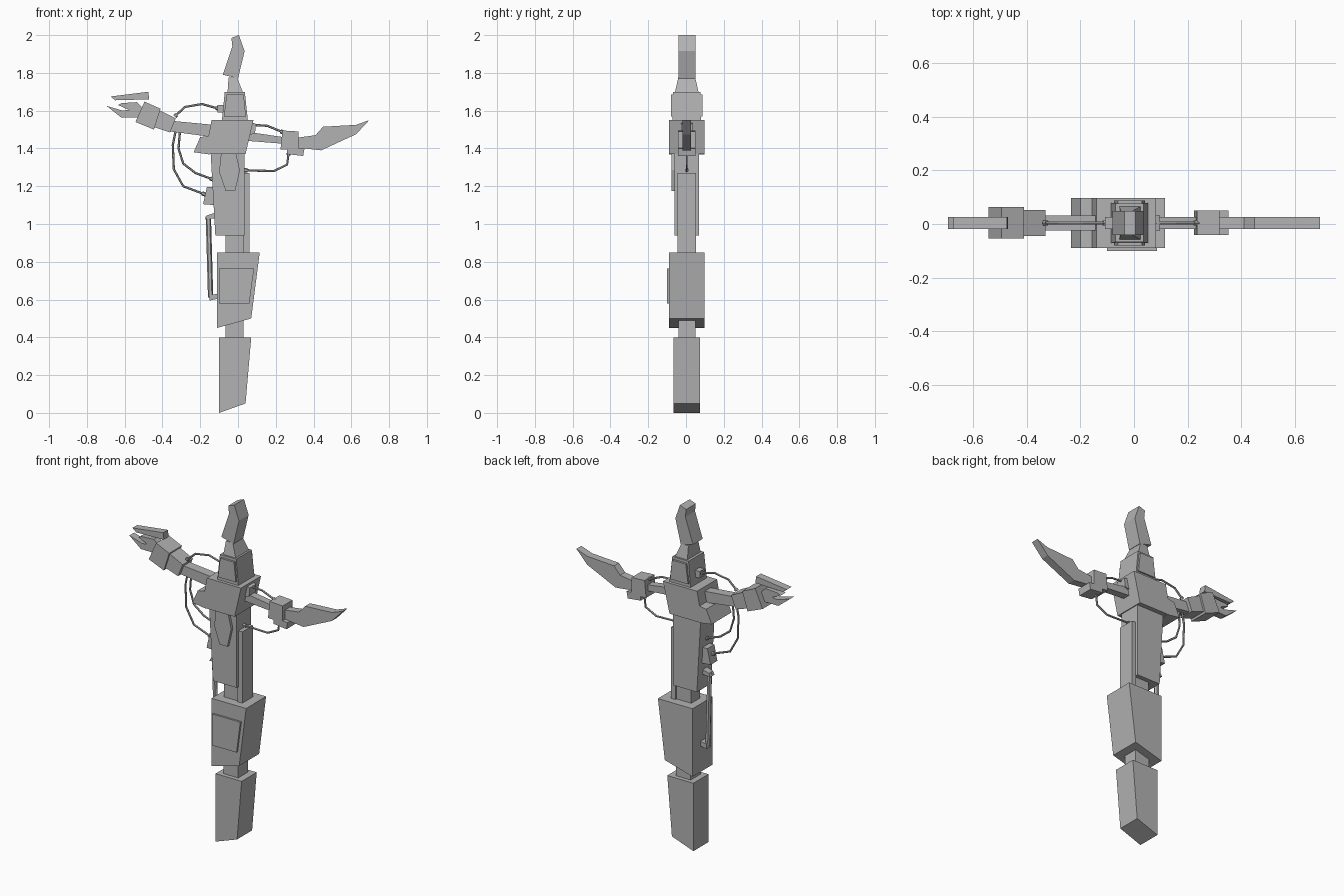
import bpy, bmesh
from mathutils import Vector

if "Cube" in bpy.data.objects:
    bpy.data.objects.remove(bpy.data.objects["Cube"])

grey = bpy.data.materials.new("grey")
grey.diffuse_color = (0.45, 0.45, 0.45, 1)
grey.use_nodes = True
grey.node_tree.nodes["Principled BSDF"].inputs["Base Color"].default_value = grey.diffuse_color
YC = 0.004  # body centre in depth


def finish(name, bm):
    bmesh.ops.recalc_face_normals(bm, faces=bm.faces)
    me = bpy.data.meshes.new(name)
    bm.to_mesh(me)
    bm.free()
    me.materials.append(grey)
    ob = bpy.data.objects.new(name, me)
    bpy.context.collection.objects.link(ob)
    return ob


def slab(name, pts, half, yc=YC):
    """Front outline (x, z) extruded to +-half in depth."""
    bm = bmesh.new()
    a = [bm.verts.new((x, yc - half, z)) for x, z in pts]
    b = [bm.verts.new((x, yc + half, z)) for x, z in pts]
    bm.faces.new(a)
    bm.faces.new(b[::-1])
    n = len(pts)
    for i in range(n):
        j = (i + 1) % n
        bm.faces.new((a[i], b[i], b[j], a[j]))
    return finish(name, bm)


def box(name, x0, x1, z0, z1, half, yc=YC):
    return slab(name, [(x0, z0), (x1, z0), (x1, z1), (x0, z1)], half, yc)


def frustum(name, bottom, top):
    """Tapered block; each end is (x0, x1, half depth, z)."""
    bm = bmesh.new()
    rings = []
    for x0, x1, h, z in (bottom, top):
        rings.append([bm.verts.new((x, YC + y, z)) for x, y in
                      ((x0, -h), (x1, -h), (x1, h), (x0, h))])
    a, b = rings
    bm.faces.new(a)
    bm.faces.new(b)
    for i in range(4):
        j = (i + 1) % 4
        bm.faces.new((a[i], a[j], b[j], b[i]))
    return finish(name, bm)


def tube(name, pts, r, sides=6):
    """Faceted tube along a front-plane path."""
    bm = bmesh.new()
    path = [Vector((x, YC, z)) for x, z in pts]
    rings = []
    from math import cos, sin, tau
    for i, p in enumerate(path):
        d = (path[min(i + 1, len(path) - 1)] - path[max(i - 1, 0)]).normalized()
        side = Vector((-d.z, 0, d.x))
        rings.append([bm.verts.new(p + side * r * cos(tau * k / sides)
                      + Vector((0, r * sin(tau * k / sides), 0))) for k in range(sides)])
    bm.faces.new(rings[0])
    bm.faces.new(rings[-1])
    for a, b in zip(rings, rings[1:]):
        for k in range(sides):
            m = (k + 1) % sides
            bm.faces.new((a[k], a[m], b[m], b[k]))
    return finish(name, bm)


# Lower body
slab("foot_block", [(-.10, 0), (.04, .05), (.07, .40), (-.10, .40)], .07)
box("ankle_column", -.065, .03, .38, .52, .045)
slab("thigh_block", [(-.11, .45), (.07, .50), (.115, .85), (-.11, .85)], .093)
slab("thigh_plate", [(-.10, .58), (.06, .58), (.085, .765), (-.10, .765)], .01, -.09)

# Torso
box("waist_column", -.065, .03, .83, 1.0, .04)
box("side_spine", .03, .06, .83, 1.27, .05)
slab("torso", [(-.12, .94), (.035, .94), (.035, 1.38), (-.145, 1.38)], .066)
slab("belly_plate", [(-.09, 1.37), (-.01, 1.37), (.01, 1.285), (-.015, 1.175),
                     (-.065, 1.175), (-.10, 1.275)], .012, -.066)
slab("chest", [(-.175, 1.37), (.04, 1.37), (.082, 1.55), (-.14, 1.55)], .093)
slab("shoulder_guard", [(-.235, 1.38), (-.15, 1.368), (-.14, 1.47), (-.20, 1.46)], .093)
slab("shoulder_mount", [(.06, 1.47), (.09, 1.48), (.095, 1.53), (.06, 1.54)], .03)

# Neck and head
frustum("neck_base", (-.085, .052, .075, 1.55), (-.07, .036, .072, 1.70))
for tag, s in (("front", -1), ("back", 1)):
    slab("neck_plate_" + tag, [(-.075, 1.57), (.042, 1.57), (.03, 1.685), (-.06, 1.685)],
         .007, YC + s * .077)
frustum("neck_wedge", (-.055, .025, .062, 1.70), (-.05, -.005, .045, 1.775))
slab("head", [(-.08, 1.79), (0, 1.77), (.035, 1.915), (.005, 2.0), (-.035, 1.985),
              (-.03, 1.94)], .045)
box("neck_socket", -.108, -.07, 1.59, 1.63, .022)

# Arm on the +x side
slab("right_arm_bar", [(.05, 1.44), (.24, 1.425), (.24, 1.46), (.05, 1.488)], .022)
slab("right_elbow", [(.225, 1.395), (.32, 1.39), (.32, 1.49), (.235, 1.495)], .046)
slab("right_elbow_guard", [(.26, 1.37), (.345, 1.36), (.352, 1.40), (.26, 1.41)], .046)
slab("right_blade", [(.30, 1.40), (.35, 1.40), (.44, 1.39), (.625, 1.475), (.695, 1.55),
                     (.625, 1.525), (.45, 1.515), (.41, 1.47), (.30, 1.455)], .023)

# Arm on the -x side
slab("left_arm_bar", [(-.36, 1.49), (-.13, 1.46), (-.13, 1.525), (-.34, 1.545)], .028)
slab("left_wrist", [(-.45, 1.515), (-.36, 1.485), (-.33, 1.56), (-.42, 1.605)], .048)
slab("left_hand", [(-.543, 1.54), (-.445, 1.50), (-.41, 1.61), (-.495, 1.648)], .059)
slab("upper_claw", [(-.65, 1.655), (-.47, 1.66), (-.475, 1.70), (-.675, 1.675)], .022)
slab("lower_claw", [(-.62, 1.565), (-.51, 1.565), (-.51, 1.615), (-.61, 1.60),
                    (-.695, 1.625)], .022)
slab("thumb_claw", [(-.58, 1.605), (-.51, 1.60), (-.51, 1.62), (-.535, 1.645),
                    (-.615, 1.64), (-.635, 1.63)], .022)

# Cables and their sockets
cables = {
    "neck_cable": [(-.10, 1.61), (-.19, 1.635), (-.28, 1.62), (-.335, 1.57)],
    "outer_cable": [(-.325, 1.52), (-.345, 1.42), (-.34, 1.29), (-.29, 1.20), (-.17, 1.155)],
    "inner_cable": [(-.305, 1.52), (-.315, 1.40), (-.29, 1.32), (-.225, 1.27), (-.13, 1.235)],
    "right_top_cable": [(.07, 1.525), (.155, 1.52), (.24, 1.485)],
    "right_low_cable": [(.02, 1.285), (.19, 1.28), (.26, 1.315), (.268, 1.375)],
}
for name, pts in cables.items():
    tube(name, pts, .006)
    for i in (0, -1):
        tube(name + "_end", [Vector(pts[i]), Vector(pts[i]).lerp(
            Vector(pts[1 if i == 0 else -2]), .18)], .011)
slab("hip_socket", [(-.185, 1.105), (-.125, 1.10), (-.125, 1.195), (-.165, 1.195)], .032)

# Side piston
tube("piston_rod", [(-.157, 1.04), (-.145, .61)], .014)
slab("piston_top", [(-.175, 1.025), (-.12, 1.03), (-.12, 1.06), (-.165, 1.045)], .02)
slab("piston_foot", [(-.15, .595), (-.105, .605), (-.105, .63), (-.15, .625)], .02)
